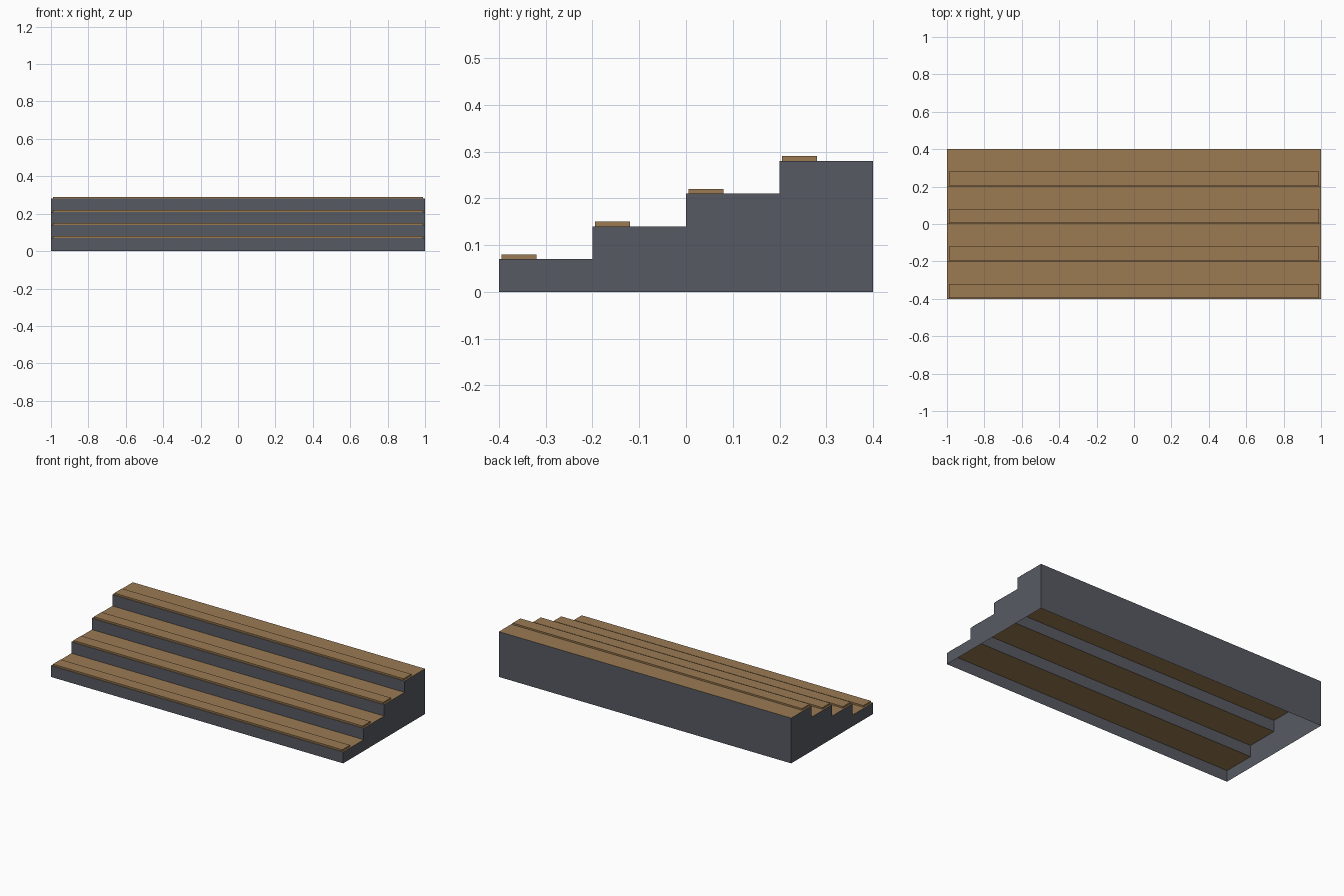
import bpy
import bmesh

STEPS, RUN, RISE = 4, 0.2, 0.07
HALF_X, HALF_Y = 1.0, 0.4

default_cube = bpy.data.objects.get("Cube")
if default_cube:
    bpy.data.objects.remove(default_cube, do_unlink=True)


def make_material(name, colour):
    mat = bpy.data.materials.new(name)
    mat.use_nodes = True
    mat.diffuse_color = (*colour, 1)
    bsdf = next(n for n in mat.node_tree.nodes if n.type == 'BSDF_PRINCIPLED')
    bsdf.inputs["Base Color"].default_value = (*colour, 1)
    return mat


def add_object(name, bm, materials):
    mesh = bpy.data.meshes.new(name)
    bm.to_mesh(mesh)
    bm.free()
    for mat in materials:
        mesh.materials.append(mat)
    obj = bpy.data.objects.new(name, mesh)
    bpy.context.collection.objects.link(obj)
    return obj


grey = make_material("slate grey", (0.095, 0.102, 0.122))
wood = make_material("brown wood", (0.325, 0.197, 0.086))

# Stepped side profile, from the front foot up to the back foot
profile = [(-HALF_Y, 0)]
for i in range(STEPS):
    y, z = -HALF_Y + i * RUN, (i + 1) * RISE
    profile += [(y, z), (y + RUN, z)]
profile.append((HALF_Y, 0))

# Hollow stair shell, open underneath: grey walls and risers, wooden treads
bm = bmesh.new()
right = [bm.verts.new((-HALF_X, y, z)) for y, z in profile]
left = [bm.verts.new((HALF_X, y, z)) for y, z in profile]
for i in range(len(profile) - 1):
    bm.faces.new((right[i], left[i], left[i + 1], right[i + 1]))
bm.faces.new(right)
bm.faces.new(left[::-1])
bm.normal_update()
for face in bm.faces:
    face.material_index = 1 if face.normal.z > 0.5 else 0
add_object("stair_shell", bm, [grey, wood])

# Raised wooden nosing strip near the front edge of each tread
for i in range(STEPS):
    bm = bmesh.new()
    bmesh.ops.create_cube(bm, size=1)
    bmesh.ops.scale(bm, vec=(1.98, 0.075, 0.01), verts=bm.verts)
    strip = add_object(f"nosing_strip_{i + 1}", bm, [wood])
    strip.location = (0, -HALF_Y + i * RUN + 0.0425, (i + 1) * RISE + 0.005)
